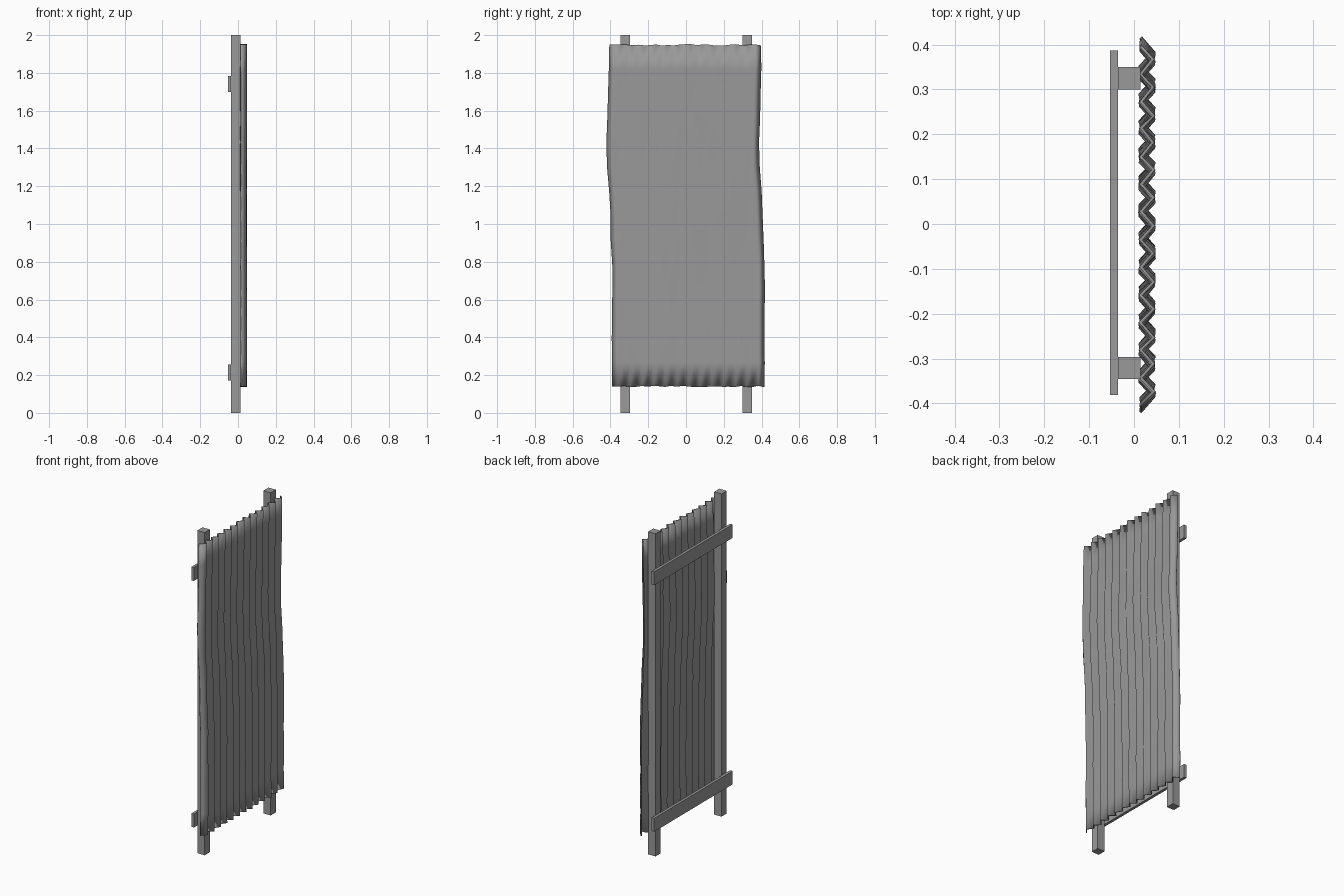
import bpy, bmesh, math, random

if "Cube" in bpy.data.objects:
    bpy.data.objects.remove(bpy.data.objects["Cube"])

random.seed(4)

# Dark grey shared by all parts
grey = bpy.data.materials.new("dark_grey")
grey.diffuse_color = (0.32, 0.32, 0.32, 1)
grey.use_nodes = True
grey.node_tree.nodes["Principled BSDF"].inputs["Base Color"].default_value = grey.diffuse_color


def add_object(name, bm):
    me = bpy.data.meshes.new(name)
    bm.to_mesh(me)
    bm.free()
    me.materials.append(grey)
    ob = bpy.data.objects.new(name, me)
    bpy.context.collection.objects.link(ob)
    return ob


def box(name, x0, x1, y0, y1, z0, z1):
    bm = bmesh.new()
    bmesh.ops.create_cube(bm, size=1)
    for v in bm.verts:
        v.co.x = (x0 + x1) / 2 + v.co.x * (x1 - x0)
        v.co.y = (y0 + y1) / 2 + v.co.y * (y1 - y0)
        v.co.z = (z0 + z1) / 2 + v.co.z * (z1 - z0)
    return add_object(name, bm)


# Two upright posts
box("post_left", -0.036, 0.014, -0.346, -0.296, 0, 2)
box("post_right", -0.036, 0.014, 0.300, 0.350, 0, 2)

# Two rear cross rails
box("rail_lower", -0.053, -0.036, -0.381, 0.387, 0.172, 0.255)
box("rail_upper", -0.053, -0.036, -0.381, 0.387, 1.700, 1.783)

# Sideways drift of the bent sheet at several heights
DRIFT = [(0.14, 0.012), (0.40, 0.012), (0.70, 0.013), (1.00, 0.004),
         (1.38, -0.017), (1.65, -0.010), (1.95, -0.004)]


def drift(z):
    for (za, a), (zb, b) in zip(DRIFT, DRIFT[1:]):
        if z <= zb:
            t = max(0, (z - za) / (zb - za))
            return a + (b - a) * (1 - math.cos(math.pi * t)) / 2
    return DRIFT[-1][1]


# Corrugated sheet: zigzag section swept upward with slight irregularity
RIBS, ROWS, WIDTH = 13, 14, 0.803
cols = RIBS * 2
bm = bmesh.new()
grid = []
for r in range(ROWS + 1):
    row = []
    for c in range(cols + 1):
        z = 0.14 + 1.808 * r / ROWS
        y = -WIDTH / 2 + WIDTH * c / cols + drift(z) + random.uniform(-0.002, 0.002)
        x = (0.043 if c % 2 else 0.015) + random.uniform(-0.0015, 0.0015)
        if r in (0, ROWS):
            z += random.uniform(-0.004, 0.004)
        row.append(bm.verts.new((x, y, z)))
    grid.append(row)
for r in range(ROWS):
    for c in range(cols):
        f = bm.faces.new((grid[r][c], grid[r][c + 1], grid[r + 1][c + 1], grid[r + 1][c]))
        f.smooth = True
sheet = add_object("corrugated_sheet", bm)
mod = sheet.modifiers.new("thickness", 'SOLIDIFY')
mod.thickness = 0.006
mod.offset = 0
mod.use_even_offset = True
